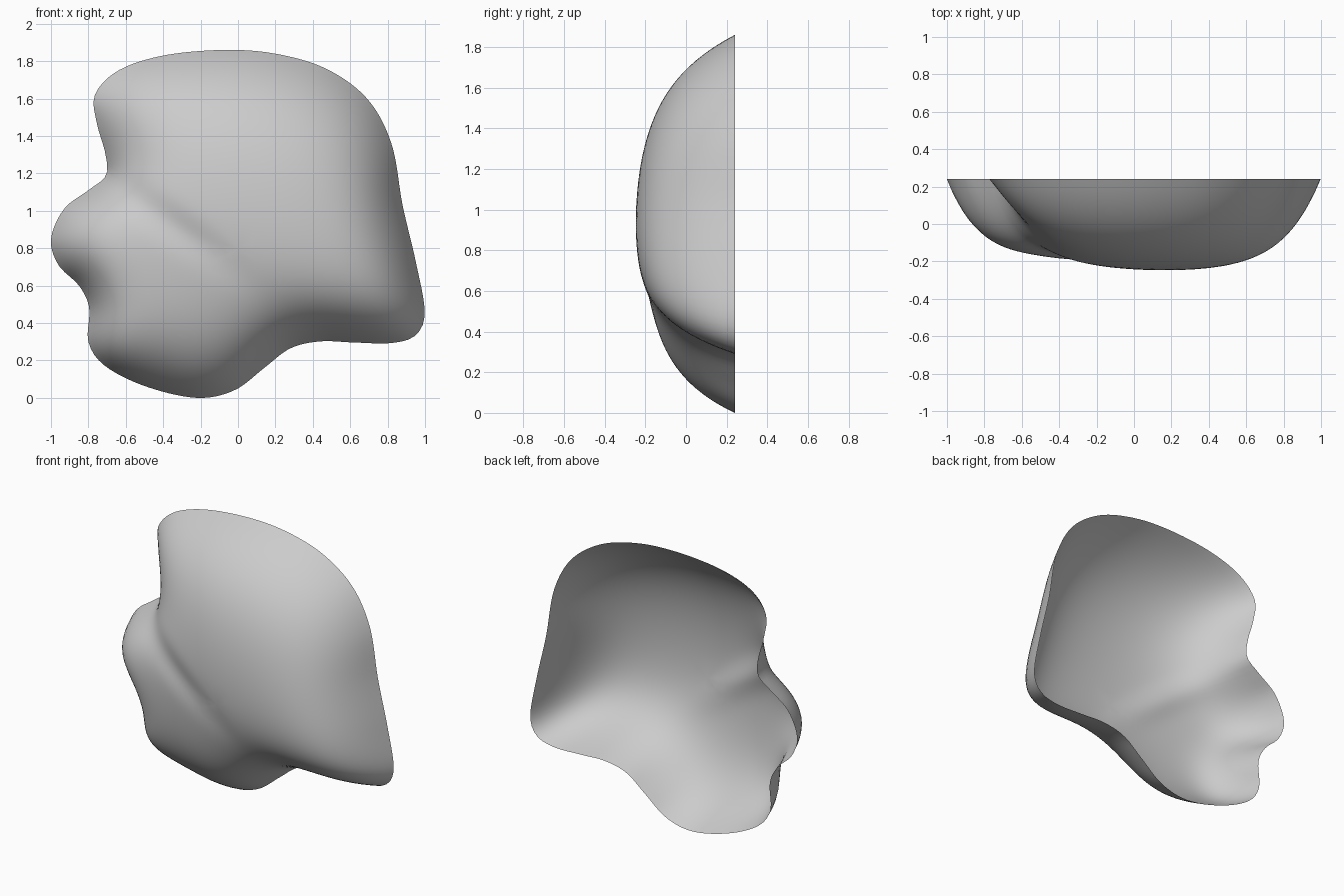
import bpy, bmesh, math
from mathutils import Vector

if "Cube" in bpy.data.objects:
    bpy.data.objects.remove(bpy.data.objects["Cube"])

DEPTH, RIM_Y = 0.487, 0.24
SEGMENTS, RINGS = 168, 26
CENTRE = Vector((0.0, 0.8))

# Rim outline (x, z), going round from the bottom
RIM = [(-0.22, 0), (-0.02, 0.04), (0.14, 0.16), (0.28, 0.265), (0.44, 0.302),
       (0.62, 0.296), (0.82, 0.293), (0.95, 0.335), (0.998, 0.46),
       (0.95, 0.73), (0.88, 1.03), (0.82, 1.36), (0.69, 1.6), (0.47, 1.76),
       (0.2, 1.84), (-0.08, 1.86), (-0.4, 1.83), (-0.64, 1.75),
       (-0.765, 1.62), (-0.755, 1.47), (-0.71, 1.31), (-0.705, 1.19),
       (-0.8, 1.11), (-0.93, 1.01), (-1, 0.85), (-0.96, 0.71),
       (-0.85, 0.6), (-0.795, 0.48), (-0.8, 0.3), (-0.71, 0.17), (-0.49, 0.06)]


def spline(points, samples):
    """Closed Catmull-Rom curve, evenly resampled by length."""
    p = [Vector(c) for c in points]
    n, fine = len(p), []
    for i in range(n):
        a, b, c, d = p[i - 1], p[i], p[(i + 1) % n], p[(i + 2) % n]
        for k in range(16):
            t = k / 16
            fine.append(0.5 * (2 * b + (c - a) * t + (2 * a - 5 * b + 4 * c - d) * t * t
                               + (3 * b - a - 3 * c + d) * t ** 3))
    fine.append(fine[0])
    lengths = [(fine[i + 1] - fine[i]).length for i in range(len(fine) - 1)]
    step, out, run, i = sum(lengths) / samples, [], 0.0, 0
    for s in range(samples):
        while run + lengths[i] < s * step:
            run += lengths[i]
            i += 1
        out.append(fine[i].lerp(fine[i + 1], (s * step - run) / lengths[i]))
    return out


def smooth(t):
    t = min(1, max(0, t))
    return t * t * (3 - 2 * t)


def valley(p):
    """Signed distance from the fold between the two lobes."""
    return (p - Vector((-0.7, 1.19))).dot(Vector((0.567, 0.823)))


def falloff(p):
    """How gently the shell rises from its rim: steeper at lower right and left."""
    left = smooth((-0.35 - p.x) / 0.4)
    low = smooth((1.4 - p.y) / 0.35)
    return 0.255 - 0.105 * smooth((p.x - p.y + 1.6) / 2) - left * (0.03 + 0.1 * low)


def fullness(p):
    """The upper lobe swells further than the lower one."""
    return 0.86 + 0.14 * smooth((valley(p) + 0.12) / 0.24)


# Flat sheet of concentric rings inside the rim
rim = spline(RIM, SEGMENTS)
flat = [CENTRE.copy()]
for r in range(1, RINGS + 1):
    flat += [CENTRE.lerp(q, (r / RINGS) ** 0.75) for q in rim]
index = lambda r, s: 1 + (r - 1) * SEGMENTS + s % SEGMENTS
faces = [(0, index(1, s), index(1, s + 1)) for s in range(SEGMENTS)]
for r in range(1, RINGS):
    for s in range(SEGMENTS):
        faces.append((index(r, s), index(r + 1, s), index(r + 1, s + 1), index(r, s + 1)))

# Inflate the sheet like a membrane held at its rim
links = [{} for _ in flat]
area = [0.0] * len(flat)
for f in faces:
    for k in range(1, len(f) - 1):
        tri = (f[0], f[k], f[k + 1])
        for j in range(3):
            a, b, c = tri[j], tri[j - 2], tri[j - 1]
            u, v = flat[a] - flat[c], flat[b] - flat[c]
            cross = abs(u.x * v.y - u.y * v.x)
            w = 0.5 * u.dot(v) / max(cross, 1e-9)
            links[a][b] = links[a].get(b, 0) + w
            links[b][a] = links[b].get(a, 0) + w
            area[a] += cross / 6
inner = 1 + (RINGS - 1) * SEGMENTS
height, rows = [0.0] * len(flat), []
for i in reversed(range(inner)):
    p = flat[i]
    gap = min((p - q).length for q in rim)
    height[i] = fullness(p) * (1 - math.exp(-gap / falloff(p)))
    mass = area[i] / falloff(p) ** 2
    near = list(links[i].items())
    rows.append((i, near, mass * fullness(p), mass + sum(w for _, w in near)))
for sweep in range(400):
    for i, near, push, total in rows:
        goal = push
        for j, w in near:
            goal += w * height[j]
        height[i] += 1.85 * (goal / total - height[i])

# Press the soft fold between the lobes
for i, p in enumerate(flat):
    fade = smooth((0.2 - p.x) / 0.6)
    height[i] *= 1 - 0.06 * fade * math.exp(-((valley(p) + 0.02) / 0.09) ** 2)
peak = max(height)

# Open shell
bm = bmesh.new()
verts = [bm.verts.new((p.x, RIM_Y - DEPTH * h / peak, p.y)) for p, h in zip(flat, height)]
for f in faces:
    bm.faces.new([verts[i] for i in f]).smooth = True
mesh = bpy.data.meshes.new("shell")
bm.to_mesh(mesh)
bm.free()
shell = bpy.data.objects.new("shell", mesh)
bpy.context.collection.objects.link(shell)

# Plain grey finish
grey = bpy.data.materials.new("plain grey")
grey.use_nodes = True
colour = (0.6, 0.6, 0.6, 1)
grey.diffuse_color = colour
grey.node_tree.nodes["Principled BSDF"].inputs["Base Color"].default_value = colour
mesh.materials.append(grey)
